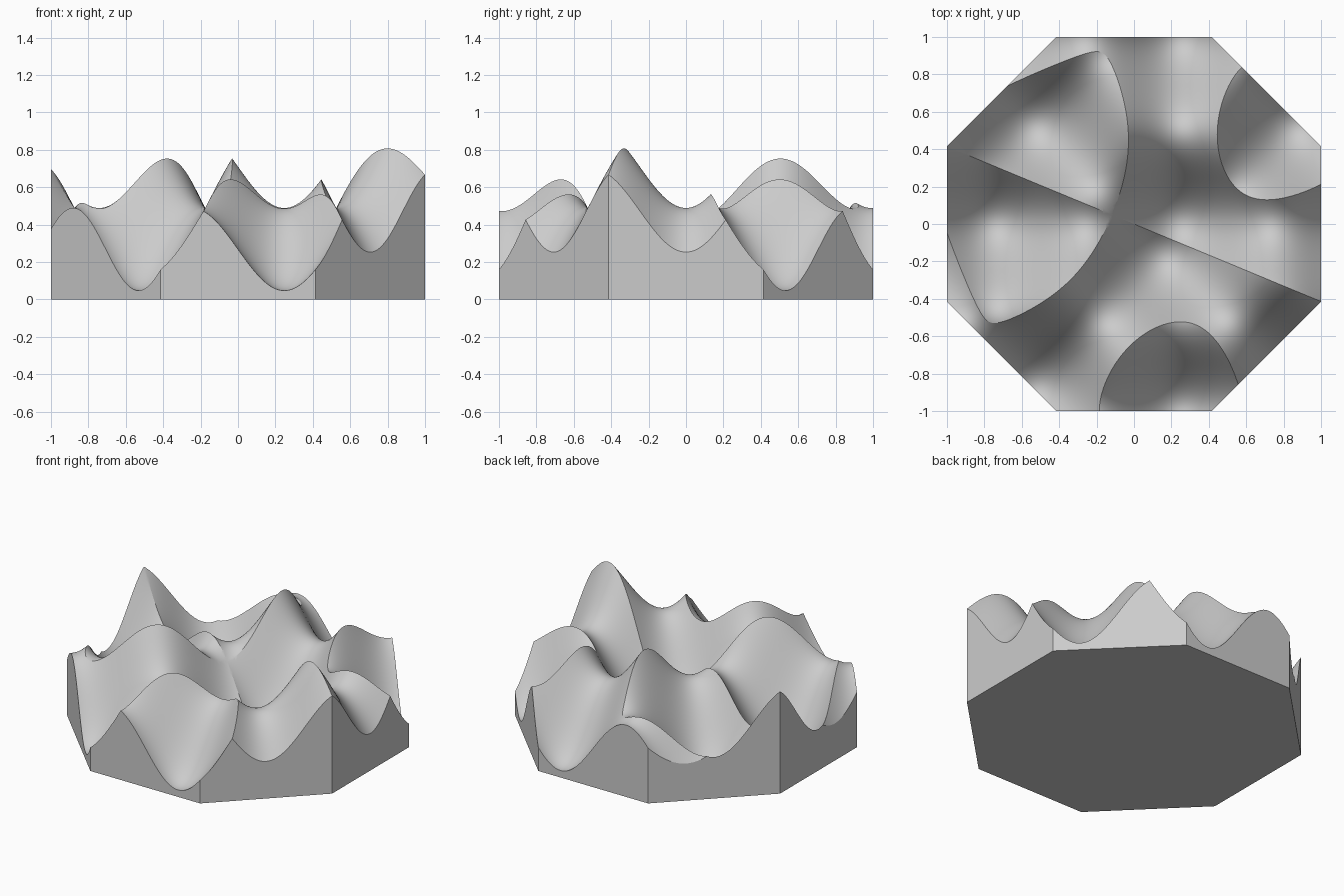
import bpy, bmesh, math
from mathutils import Matrix

if "Cube" in bpy.data.objects:
    bpy.data.objects.remove(bpy.data.objects["Cube"])

FREQ, AMP, MID = 6.35, 0.221, 0.489

grey = bpy.data.materials.new("plain_grey")
grey.use_nodes = True
colour = (0.6, 0.6, 0.6, 1)
grey.diffuse_color = colour
grey.node_tree.nodes["Principled BSDF"].inputs["Base Color"].default_value = colour


def make_object(name, bm):
    bmesh.ops.recalc_face_normals(bm, faces=bm.faces)
    mesh = bpy.data.meshes.new(name)
    bm.to_mesh(mesh)
    bm.free()
    mesh.materials.append(grey)
    obj = bpy.data.objects.new(name, mesh)
    bpy.context.collection.objects.link(obj)
    return obj


def wave_slab(name, matrix):
    """Closed slab whose top is an egg-crate wave."""
    bm = bmesh.new()
    bmesh.ops.create_grid(bm, x_segments=160, y_segments=160, size=1.1)
    for v in bm.verts:
        v.co.z = MID - AMP * (math.sin(FREQ * v.co.x) + math.cos(FREQ * v.co.y))
    rim = [e for e in bm.edges if e.is_boundary]
    wall = bmesh.ops.extrude_edge_only(bm, edges=rim)["geom"]
    for v in wall:
        if isinstance(v, bmesh.types.BMVert):
            v.co.z = -0.2
    bmesh.ops.holes_fill(bm, edges=[e for e in bm.edges if e.is_boundary], sides=0)
    bmesh.ops.transform(bm, matrix=matrix, verts=bm.verts)
    return make_object(name, bm)


# Octagonal block standing on the ground
bm = bmesh.new()
bmesh.ops.create_cone(bm, cap_ends=True, segments=8, depth=1.2,
                      radius1=1 / math.cos(math.pi / 8), radius2=1 / math.cos(math.pi / 8))
turn = 0 if any(abs(v.co.x - 1) < 0.01 for v in bm.verts) else math.pi / 8
if max(v.co.x for v in bm.verts) < 1.01:
    turn = 0
bmesh.ops.transform(bm, verts=bm.verts,
                    matrix=Matrix.Translation((0, 0, 0.6)) @ Matrix.Rotation(turn, 4, "Z"))
block = make_object("wavy_octagon_block", bm)

# Two waves mirrored across a corner-to-corner line; the lower one shapes the top
mirror = Matrix.Rotation(-math.pi / 4, 4, "Z") @ Matrix.Diagonal((1, -1, 1, 1))
cutters = [wave_slab("wave_cutter", Matrix.Identity(4)),
           wave_slab("mirrored_wave_cutter", mirror)]
for cutter in cutters:
    cutter.hide_render = True
    mod = block.modifiers.new(cutter.name, "BOOLEAN")
    mod.operation = "INTERSECT"
    mod.solver = "MANIFOLD"
    mod.object = cutter

bpy.ops.object.select_all(action="DESELECT")
block.select_set(True)
bpy.context.view_layer.objects.active = block
for mod in list(block.modifiers):
    bpy.ops.object.modifier_apply(modifier=mod.name)
for cutter in cutters:
    bpy.data.objects.remove(cutter)

# Smooth waves, sharp creases and walls
bpy.ops.object.shade_smooth_by_angle(angle=math.radians(18))
